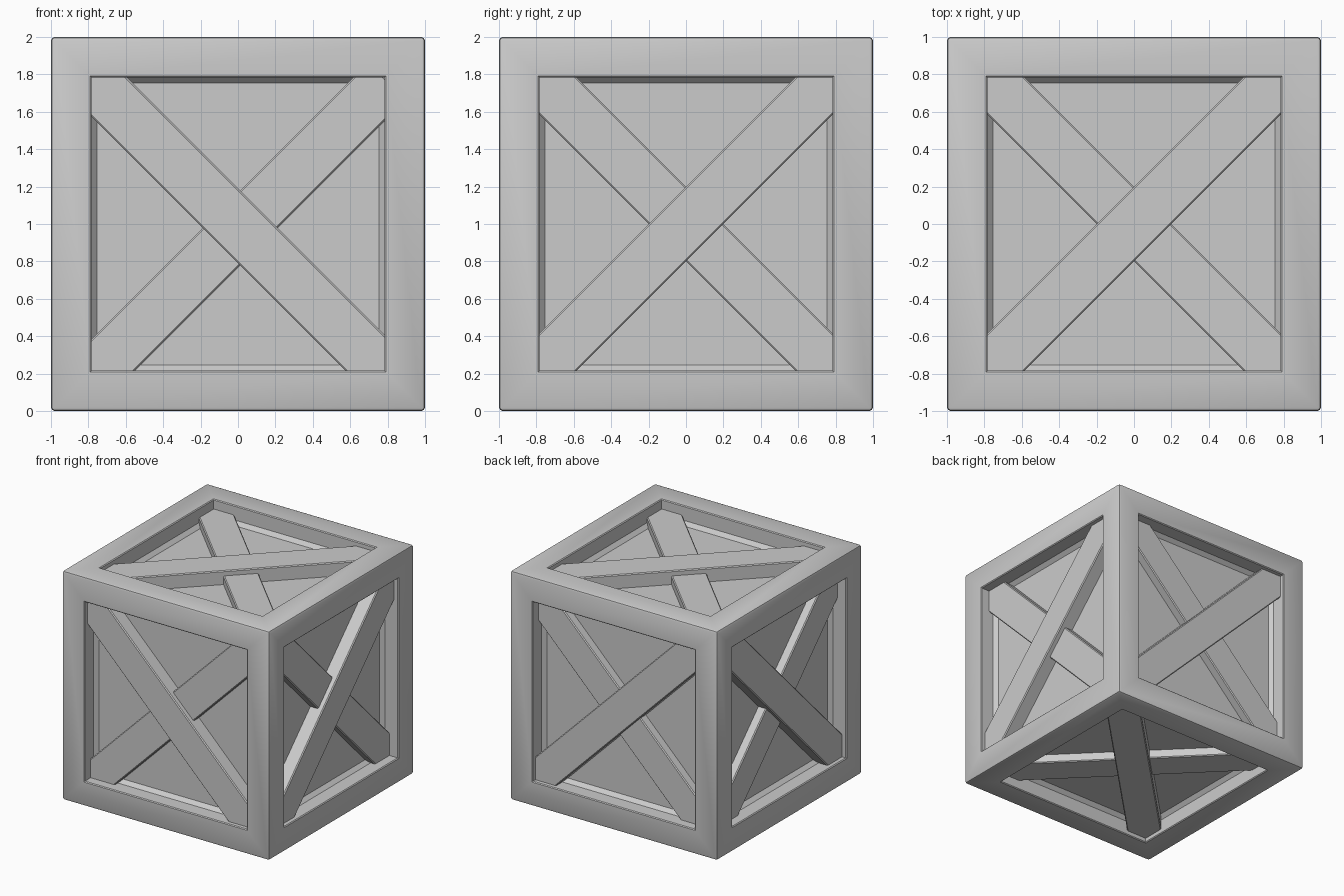
import bpy, bmesh
from math import radians
from mathutils import Matrix, Vector

if "Cube" in bpy.data.objects:
    bpy.data.objects.remove(bpy.data.objects["Cube"])


def finish(bm, name):
    bmesh.ops.recalc_face_normals(bm, faces=bm.faces)
    mesh = bpy.data.meshes.new(name)
    bm.to_mesh(mesh)
    bm.free()
    obj = bpy.data.objects.new(name, mesh)
    bpy.context.collection.objects.link(obj)
    bpy.ops.object.select_all(action='DESELECT')
    obj.select_set(True)
    bpy.context.view_layer.objects.active = obj
    bpy.ops.object.shade_smooth_by_angle(angle=radians(30))
    return obj


# Crate body: rounded cube with a stepped recess in every face
bm = bmesh.new()
bmesh.ops.create_cube(bm, size=2, matrix=Matrix.Translation((0, 0, 1)))
bmesh.ops.bevel(bm, geom=bm.edges[:], offset=0.02, segments=2, profile=0.5, affect='EDGES')
panels = sorted(bm.faces, key=lambda f: -f.calc_area())[:6]
# frame width, rim bevel, straight wall, chamfer down to the panel
for thickness, depth in ((0.19, 0), (0.007, -0.007), (0, -0.12), (0.03, -0.033)):
    bmesh.ops.inset_individual(bm, faces=panels, thickness=thickness, depth=depth,
                               use_even_offset=True)
finish(bm, "crate_frame_and_panels")


def plank(name, u, v, n, angle, depth, shift):
    """Diagonal board on one face; depth is how far its top lies below the frame."""
    length, width, thick = 2.26, 0.283, 0.18 - depth
    basis = Matrix((u, v, n)).transposed().to_4x4()
    centre = Vector((0, 0, 1)) + n * (1 - depth - thick / 2) + v * shift
    bm = bmesh.new()
    bmesh.ops.create_cube(bm, size=1, matrix=Matrix.Diagonal((length, width, thick, 1)))
    bmesh.ops.bevel(bm, geom=bm.edges[:], offset=0.008, segments=1, affect='EDGES')
    bm.transform(Matrix.Translation(centre) @ basis @ Matrix.Rotation(radians(angle), 4, 'Z'))
    finish(bm, name)


# Each side: right axis, up axis, slope of the outer board, shifts of outer and inner board
X, Y, Z = Vector((1, 0, 0)), Vector((0, 1, 0)), Vector((0, 0, 1))
sides = {
    "front": (X, Z, -45, -0.01, -0.033),
    "right": (Y, Z, 45, 0, 0),
    "back": (-X, Z, 45, 0, 0),
    "left": (-Y, Z, -45, 0, 0),
    "top": (X, Y, 45, 0, 0),
    "bottom": (X, -Y, -45, 0, 0),
}
for side, (u, v, angle, outer, inner) in sides.items():
    n = u.cross(v)
    plank(side + "_outer_board", u, v, n, angle, 0.04, outer)
    plank(side + "_inner_board", u, v, n, -angle, 0.085, inner)
